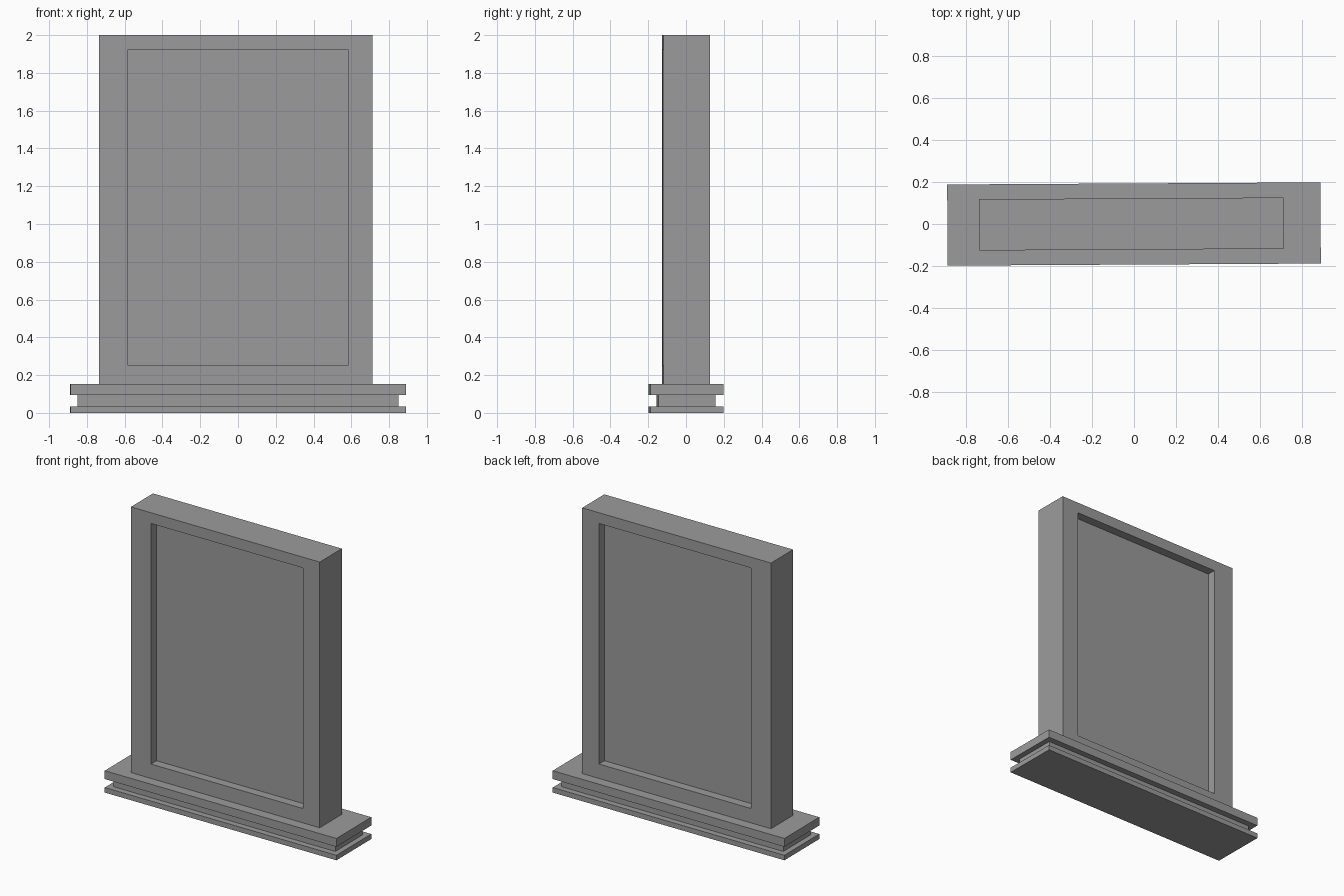
import bpy, bmesh
from mathutils import Vector

if "Cube" in bpy.data.objects:
    bpy.data.objects.remove(bpy.data.objects["Cube"])

YAW = 0.0056  # the whole model is turned very slightly about z

# Dark grey finish for all parts
grey = bpy.data.materials.new("dark_grey")
grey.diffuse_color = (0.33, 0.33, 0.33, 1.0)
grey.use_nodes = True
grey.node_tree.nodes["Principled BSDF"].inputs["Base Color"].default_value = grey.diffuse_color


def loft(name, rings):
    """Skin a chain of four-cornered rings and cap both ends."""
    bm = bmesh.new()
    loops = [[bm.verts.new(Vector(p)) for p in ring] for ring in rings]
    for a, b in zip(loops, loops[1:]):
        for i in range(4):
            j = (i + 1) % 4
            bm.faces.new((a[i], a[j], b[j], b[i]))
    bm.faces.new(loops[0])
    bm.faces.new(loops[-1])
    bmesh.ops.recalc_face_normals(bm, faces=bm.faces)
    mesh = bpy.data.meshes.new(name)
    bm.to_mesh(mesh)
    bm.free()
    mesh.materials.append(grey)
    obj = bpy.data.objects.new(name, mesh)
    bpy.context.collection.objects.link(obj)
    obj.rotation_euler.z = YAW
    return obj


def flat_ring(hx, hy, z):
    return [(-hx, -hy, z), (hx, -hy, z), (hx, hy, z), (-hx, hy, z)]


def upright_ring(rect, y):
    x0, x1, z0, z1 = rect
    return [(x0, y, z0), (x1, y, z0), (x1, y, z1), (x0, y, z1)]


# Stepped base: wide slabs with a narrower waist between them
wide, waist = (0.888, 0.193), (0.85, 0.151)
loft("base", [flat_ring(*size, z) for size, z in (
    (wide, 0.0), (wide, 0.035), (waist, 0.035),
    (waist, 0.094), (wide, 0.094), (wide, 0.152))])

# Upright slab with a recessed panel on the front and back
outer = (-0.736, 0.711, 0.152, 2.0)
inner = (-0.582, 0.583, 0.252, 1.925)
half, depth = 0.122, 0.061
loft("panel_frame", [upright_ring(rect, y) for rect, y in (
    (inner, depth - half), (inner, -half), (outer, -half),
    (outer, half), (inner, half), (inner, half - depth))])
